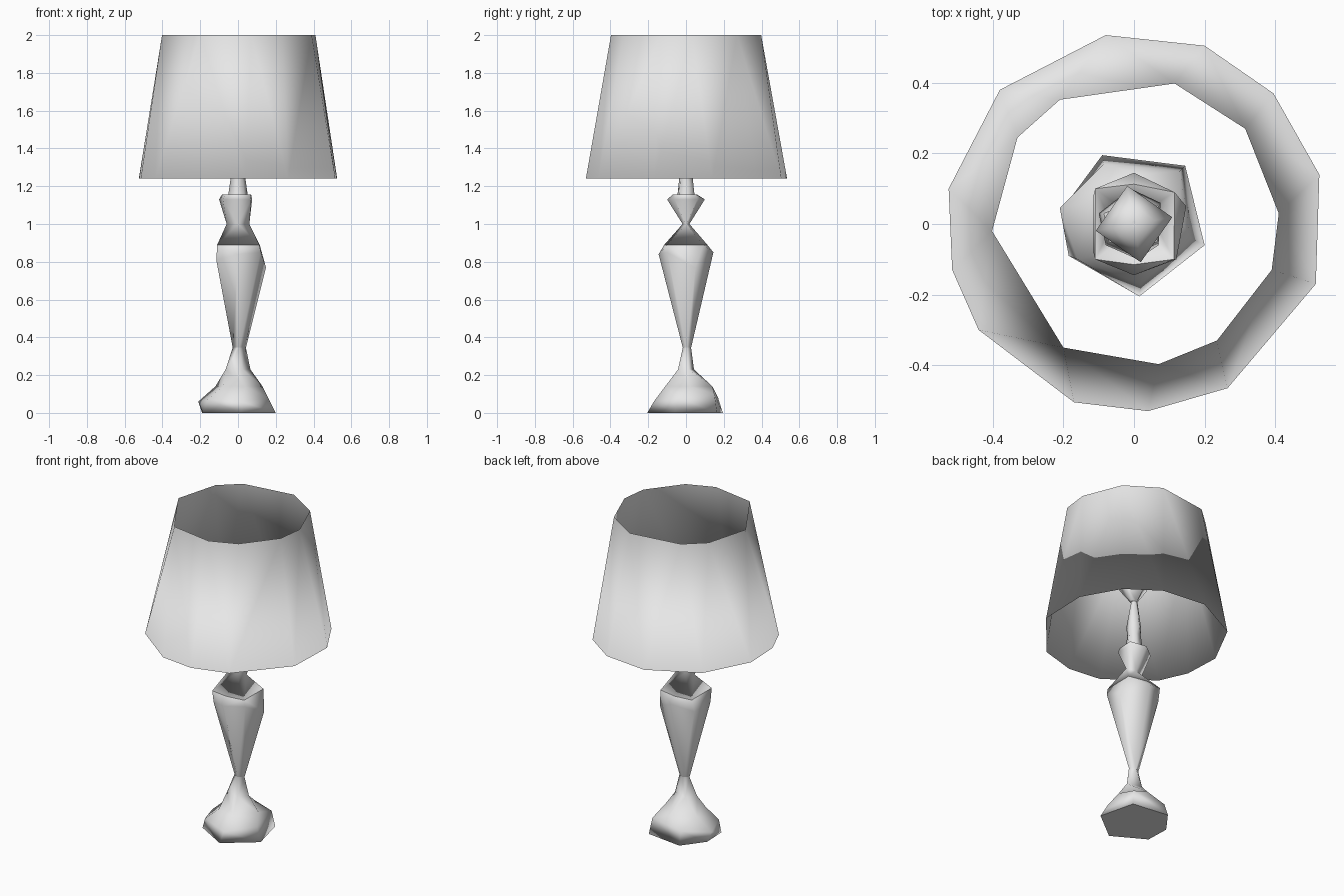
import bpy, math
from mathutils import Vector

if "Cube" in bpy.data.objects:
    bpy.data.objects.remove(bpy.data.objects["Cube"])

grey = bpy.data.materials.new("light grey")
grey.diffuse_color = (0.8, 0.8, 0.8, 1)
grey.use_nodes = True
grey.node_tree.nodes["Principled BSDF"].inputs["Base Color"].default_value = grey.diffuse_color


def ring(z, n, rx, ry, turn=0, cx=0, cy=0):
    """Flat n-sided oval ring at height z."""
    out = []
    for i in range(n):
        a = math.tau * i / n + math.radians(turn)
        out.append((cx + rx * math.cos(a), cy + ry * math.sin(a), z))
    return out


def level(z, pts):
    """Irregular ring from plan points, optionally with their own heights."""
    return [(p[0], p[1], p[2] if len(p) > 2 else z) for p in pts]


def angle(p):
    return math.atan2(p[1], p[0]) % math.tau


def loft(name, rings, tilts, cap_bottom=True, cap_top=True):
    """Join rings of any side counts with triangles matched by angle.
    tilts: smooth surface direction at each ring, degrees above horizontal."""
    verts, faces, loops, normals = [], [], [], []
    for r, t in zip(rings, tilts):
        r = sorted(r, key=angle)
        loops.append(list(range(len(verts), len(verts) + len(r))))
        verts += r
        t = math.radians(t)
        for p in r:
            a = angle(p)
            normals.append(Vector((math.cos(a) * math.cos(t),
                                   math.sin(a) * math.cos(t), math.sin(t))))
    for lo, hi in zip(loops, loops[1:]):
        i = j = 0
        n, m = len(lo), len(hi)

        def turn(loop, k):
            return angle(verts[loop[k % len(loop)]]) + math.tau * (k // len(loop))
        while i < n or j < m:
            a, b = lo[i % n], hi[j % m]
            if j == m or (i < n and turn(lo, i + 1) <= turn(hi, j + 1)):
                faces.append((a, lo[(i + 1) % n], b))
                i += 1
            else:
                faces.append((a, hi[(j + 1) % m], b))
                j += 1
    sides = len(faces)
    if cap_bottom:
        faces.append(tuple(reversed(loops[0])))
    if cap_top:
        faces.append(tuple(loops[-1]))
    me = bpy.data.meshes.new(name)
    me.from_pydata(verts, [], faces)
    me.update()
    me.shade_smooth()
    # smooth sides, flat caps with a sharp border
    cap_edges = {k for p in me.polygons if p.index >= sides for k in p.edge_keys}
    for e in me.edges:
        e.use_edge_sharp = e.key in cap_edges
    split = [Vector((0, 0, 1))] * len(me.loops)
    for p in me.polygons:
        for li in p.loop_indices:
            split[li] = p.normal.copy() if p.index >= sides else normals[me.loops[li].vertex_index]
    me.normals_split_custom_set(split)
    me.materials.append(grey)
    ob = bpy.data.objects.new(name, me)
    bpy.context.collection.objects.link(ob)
    return ob


# lampshade: open cone with a coarse, uneven outline, rolled soft at the hem
loft("lampshade", [
    level(1.24, [(-.08, .535), (.2, .505), (.395, .37), (.525, .14), (.515, -.17),
                 (.265, -.465), (.04, -.53), (-.17, -.505), (-.44, -.3),
                 (-.515, -.13), (-.525, .1), (-.38, .38)]),
    level(2.0, [(-.21, .352), (.115, .398), (.315, .27), (.41, .03), (.39, -.13),
                (.235, -.33), (.07, -.397), (-.2, -.35), (-.402, -.02), (-.33, .245)]),
], [82, 12], False, False)

# flared foot with a faceted, twisted rise to the narrow waist
loft("foot", [
    level(0, [(-.185, -.09), (.015, -.205), (.2, -.06), (.145, .165),
              (-.09, .195), (-.19, .06)]),
    level(.06, [(-.21, .045), (-.16, -.1, .07), (.02, -.17, .06), (.16, -.04, .08),
                (.13, .15, .1), (-.085, .17, .08)]),
    level(.14, [(.13, .02), (.02, .14), (-.12, .06), (-.08, -.08), (.04, -.11)]),
    ring(.23, 4, .07, .045, 20),
    ring(.345, 4, .035, .022, 0, .007, .005),
], [-50, 25, 50, 30, 0], True, False)

# tapering vase body
body_top = level(.89, [(-.11, .1), (0, .113), (.115, .09), (.113, -.1), (0, -.115), (-.11, -.1)])
loft("body", [
    ring(.345, 4, .035, .022, 0, .007, .005),
    level(.81, [(-.115, .08), (0, .145, .85), (.148, .05, .77), (.12, -.1, .85),
                (0, -.145, .84), (-.115, -.08)]),
    body_top,
], [-12, 0, 25], False, False)

# pinched collar and cup above the body
loft("collar", [
    body_top,
    ring(1.0, 4, .06, .018),
    level(1.13, [(-.1, .03), (-.01, .1), (.075, .06), (.07, -.06), (.01, -.1), (-.08, -.06)]),
    level(1.155, [(-.085, .03), (-.01, .06), (.07, .05), (.065, -.05), (.01, -.07), (-.07, -.05)]),
], [-70, -10, -10, 20], False, True)

# narrow socket inside the shade
loft("socket", [
    ring(1.155, 6, .052, .048, 10),
    ring(1.24, 6, .04, .038, 10),
    ring(1.3, 5, .045, .045, 20),
    ring(1.46, 5, .02, .02),
], [10, 5, 0, 10], False, True)

# bulb hidden inside the shade
loft("bulb", [
    ring(1.46, 4, .02, .02, 10),
    ring(1.58, 4, .11, .11, 10),
    ring(1.68, 4, .06, .06, 10),
    ring(1.71, 4, .01, .01, 10),
], [-40, 5, 50, 85], False, True)
